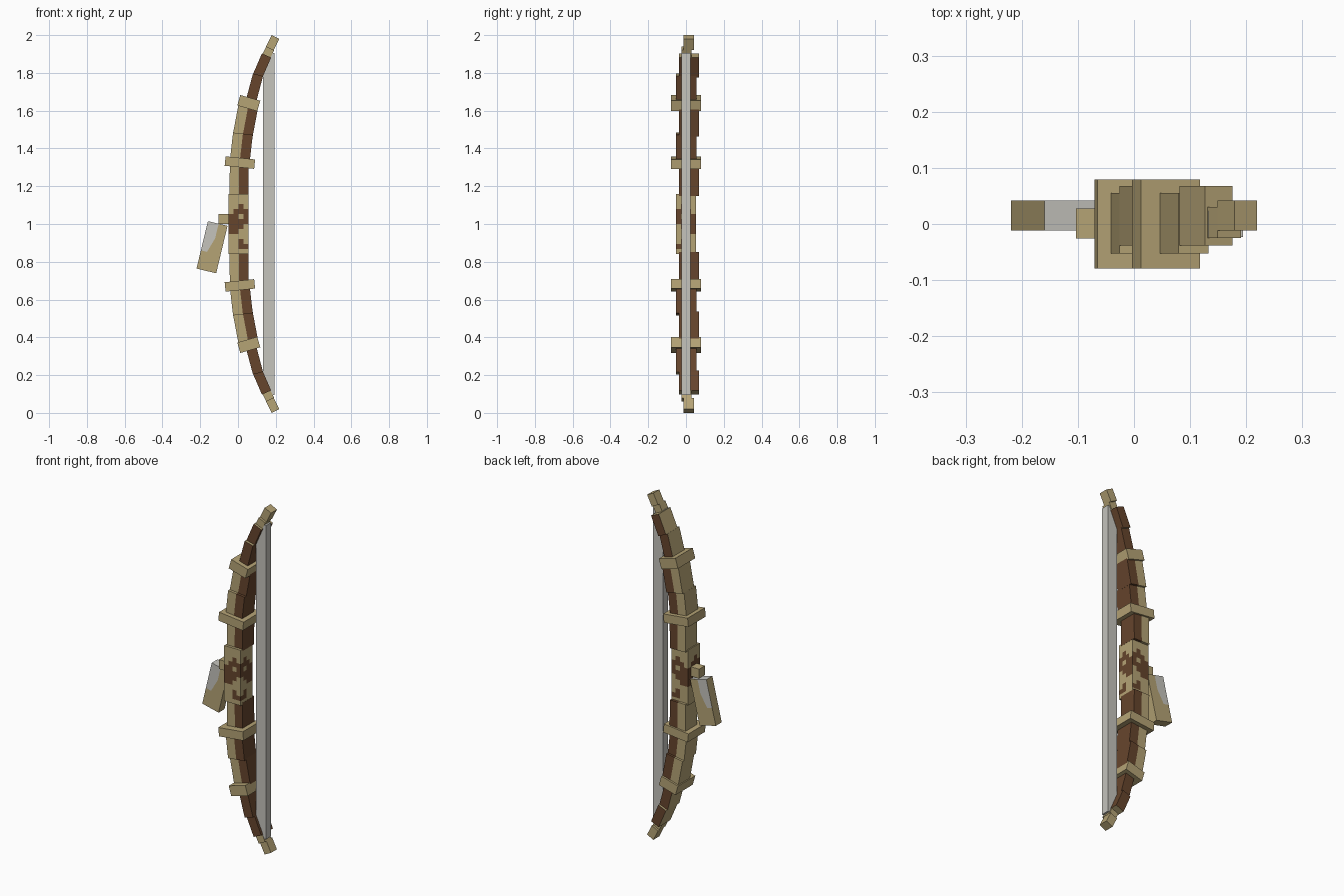
import bpy, bmesh, math
from mathutils import Matrix, Vector

cube = bpy.data.objects.get("Cube")
if cube:
    bpy.data.objects.remove(cube, do_unlink=True)


def material(name, srgb):
    col = tuple(((c + 0.055) / 1.055) ** 2.4 for c in srgb) + (1,)
    m = bpy.data.materials.new(name)
    m.use_nodes = True
    m.diffuse_color = col
    m.node_tree.nodes["Principled BSDF"].inputs["Base Color"].default_value = col
    return m


MATS = [material("pale wood", (0.71, 0.64, 0.46)),
        material("dark wood", (0.40, 0.27, 0.175)),
        material("pale grey", (0.77, 0.765, 0.74))]
TAN, BROWN, GREY = range(3)


def box(name, center, size, tilt=0, rule=None, cuts=(), color=TAN):
    """Box tilted about y; cuts are (point, normal) planes, rule colours faces in local space."""
    bm = bmesh.new()
    bmesh.ops.create_cube(bm, size=1, matrix=Matrix.Diagonal((*size, 1)))
    for co, no in cuts:
        geom = bm.verts[:] + bm.edges[:] + bm.faces[:]
        bmesh.ops.bisect_plane(bm, geom=geom, plane_co=co, plane_no=no)
    bm.normal_update()
    for f in bm.faces:
        f.material_index = rule(f.calc_center_median(), f.normal) if rule else color
    me = bpy.data.meshes.new(name)
    bm.to_mesh(me)
    bm.free()
    for m in MATS:
        me.materials.append(m)
    ob = bpy.data.objects.new(name, me)
    ob.location = center
    ob.rotation_euler = (0, tilt, 0)
    bpy.context.collection.objects.link(ob)
    return ob


def split_rule(c, n):
    # Pale belly towards -x, dark back towards +x
    return BROWN if c.x > 0 else TAN


def outer_rule(c, n):
    # Dark outer limb with pale outside face and ends
    return TAN if n.x < -0.5 or abs(n.z) > 0.5 else BROWN


# Limbs: name, start (x, height from middle), end, width, y range, colour rule
LIMB = [
    ("limb_root", (0.005, 0.15), (0.007, 0.33), 0.10, (-0.038, 0.068), split_rule),
    ("limb_inner", (0.008, 0.32), (0.026, 0.478), 0.105, (-0.053, 0.055), split_rule),
    ("limb_middle", (0.026, 0.474), (0.057, 0.638), 0.105, (-0.038, 0.068), split_rule),
    ("limb_outer", (0.066, 0.64), (0.106, 0.79), 0.055, (-0.053, 0.055), outer_rule),
    ("limb_end", (0.105, 0.786), (0.151, 0.892), 0.053, (-0.038, 0.068), outer_rule),
    ("tip_neck", (0.150, 0.888), (0.170, 0.93), 0.046, (-0.025, 0.03), None),
    ("tip", (0.169, 0.93), (0.199, 0.99), 0.045, (-0.012, 0.042), None),
]
# Bands: name, x, height from middle, width, thickness, tilt in degrees
BANDS = [("inner_band", 0.01, 0.325, 0.157, 0.05, 6),
         ("outer_band", 0.057, 0.64, 0.11, 0.058, 16)]

for side, s in (("upper", 1), ("lower", -1)):
    for name, a, b, w, (y0, y1), rule in LIMB:
        p, q = Vector(a), Vector(b)
        mid, d = (p + q) / 2, q - p
        cuts = [((0, 0, 0), (1, 0, 0))] if rule is split_rule else ()
        box(f"{side}_{name}", (mid.x, (y0 + y1) / 2, 1 + s * mid.y),
            (w, y1 - y0, d.length), s * math.atan2(d.x, d.y), rule, cuts)
    for name, x, h, w, t, deg in BANDS:
        box(f"{side}_{name}", (x, 0, 1 + s * h), (w, 0.158, t), s * math.radians(deg))

# Grip with blotchy dark patches, four cells wide and twelve high on each side
PATCHES = ["....", "....", "..#.", ".###", "##.#", "####",
           "###.", "##..", "....", "..#.", "..##", "...."]
GRIP = Vector((0.105, 0.107, 0.32))


def grip_rule(c, n):
    if abs(n.z) > 0.5:
        return TAN
    u = c.x / GRIP.x if abs(n.y) > 0.5 else -c.y / GRIP.y
    col = min(3, int((u + 0.5) * 4))
    row = min(11, int((0.5 - c.z / GRIP.z) * 12))
    return BROWN if PATCHES[row][col] == "#" else TAN


grip_cuts = [((0, 0, GRIP.z * (i / 12 - 0.5)), (0, 0, 1)) for i in range(1, 12)]
for i in range(1, 4):
    grip_cuts.append(((GRIP.x * (i / 4 - 0.5), 0, 0), (1, 0, 0)))
    grip_cuts.append(((0, GRIP.y * (i / 4 - 0.5), 0), (0, 1, 0)))
box("grip", (0.002, 0, 1), GRIP, 0, grip_rule, grip_cuts)

# Bowstring
box("bowstring", (0.163, 0, 1), (0.063, 0.046, 1.81), color=GREY)

# Side bracket and the tilted pale panel hanging from it
box("side_bracket", (-0.074, 0.001, 1.027), (0.058, 0.053, 0.054))

EDGE = Vector((0.005, 0, 0.05))
SLOPE = Vector((0.08, 0, -0.025))


def panel_rule(c, n):
    inside = c.x < EDGE.x and c.z > -0.03 and (c - EDGE).dot(SLOPE) < 0
    return GREY if n.z > 0.5 or (inside and abs(n.y) > 0.5) else TAN


box("side_panel", (-0.1375, 0.015, 0.877), (0.107, 0.054, 0.258), math.radians(13.5),
    panel_rule, [(EDGE, (1, 0, 0)), ((0, 0, -0.03), (0, 0, 1)), (EDGE, SLOPE)])
